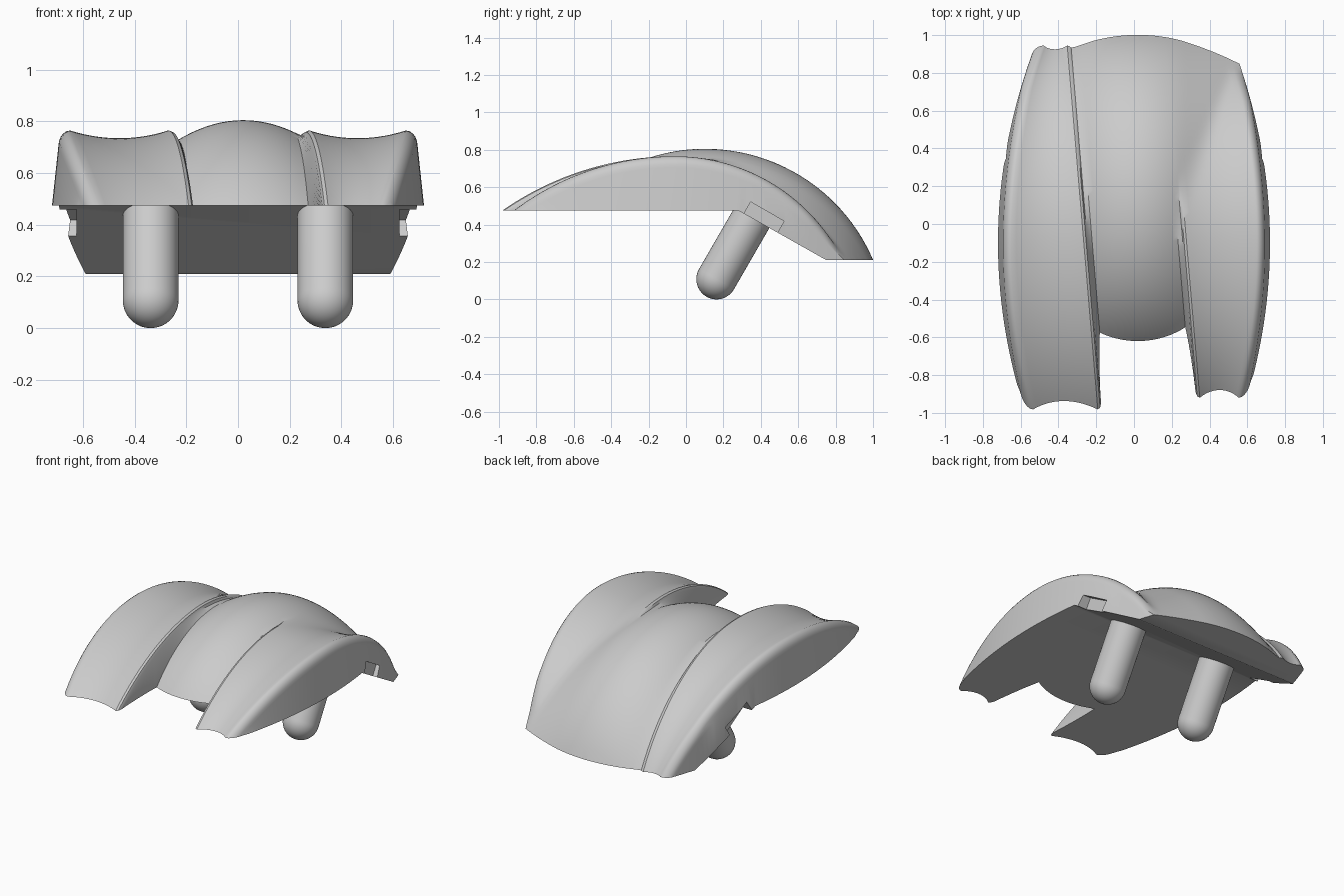
import bpy, bmesh
from math import sqrt, sin, cos, pi, radians
from mathutils import Matrix, Vector

cube = bpy.data.objects.get("Cube")
if cube:
    bpy.data.objects.remove(cube)

FLAT = 0.475          # height of the level underside
ROWS = 72


def make_object(name, bm):
    bmesh.ops.recalc_face_normals(bm, faces=bm.faces)
    mesh = bpy.data.meshes.new(name)
    bm.to_mesh(mesh)
    bm.free()
    obj = bpy.data.objects.new(name, mesh)
    bpy.context.collection.objects.link(obj)
    return obj


def activate(obj):
    bpy.ops.object.select_all(action='DESELECT')
    obj.select_set(True)
    bpy.context.view_layer.objects.active = obj


def boolean(obj, cutter, operation):
    mod = obj.modifiers.new(operation, 'BOOLEAN')
    mod.operation, mod.object, mod.solver = operation, cutter, 'EXACT'
    cutter.hide_render = True
    activate(obj)
    bpy.ops.object.modifier_apply(modifier=mod.name)
    bpy.data.objects.remove(cutter)


def arc(y, peak_y, peak_z, front_r, back_r):
    r = front_r if y < peak_y else back_r
    return peak_z - r + sqrt(max(0, r * r - (y - peak_y) ** 2))


def centre_height(x, y):
    d = abs(x - 0.02) / 0.25
    drop = 0.075 * d * d if d < 1 else 0.075 * (2 * d - 1)
    return arc(y, 0.1, 0.805, 0.95, 0.98) - drop


def soft_max(a, b, k=0.025):
    h = max(k - abs(a - b), 0) / k
    return max(a, b) + h * h * k / 4


def side_section(y, side):
    """Points from the outer base to the foot of the groove wall."""
    if side < 0:
        top = arc(y, -0.06, 0.765, 1.61, 1.187)
        inner = 0.25 + 0.084 * (y + 0.05)
    else:
        top = arc(y, -0.06, 0.765, 1.42, 1.007)
        inner = 0.25 - 0.085 * y
    base = 0.72 - 0.18 * (y + 0.1) ** 2
    shoulder = base - 0.085 * max(0, top - FLAT)
    pts = [(base, -0.5), (base, min(FLAT, top - 0.08))]
    # rounded outer shoulder
    for i in range(6):
        a = i / 5 * pi / 2
        pts.append((shoulder - 0.045 * (1 - cos(a)), top - 0.06 * (1 - sin(a))))
    # shallow trough across the finger rest
    start, end = shoulder - 0.045, inner + 0.02
    for i in range(1, 15):
        v = i / 14
        pts.append((start + (end - start) * v, top - 0.12 * v * (1 - v)))
    # rolled inner edge
    pts += [(inner + 0.007, top - 0.006), (inner, top - 0.022)]
    pts = [(side * x, z if i < 2 else soft_max(z, centre_height(side * x, y)))
           for i, (x, z) in enumerate(pts)]
    foot = side * (inner - 0.025)
    return pts + [(foot, centre_height(foot, y))]


# Shell: lofted cross sections, later trimmed by the underside profile
bm = bmesh.new()
rings = []
for r in range(ROWS + 1):
    y = -1.06 + 2.12 * r / ROWS
    left, right = side_section(y, -1), side_section(y, 1)
    a, b = left[-1][0], right[-1][0]
    middle = []
    for i in range(1, 16):
        x = a + (b - a) * i / 16
        middle.append((x, centre_height(x, y)))
    section = left + middle + right[::-1]
    rings.append([bm.verts.new((x, y, z)) for x, z in section])
for p, q in zip(rings, rings[1:]):
    n = len(p)
    for i in range(n):
        j = (i + 1) % n
        bm.faces.new((p[i], p[j], q[j], q[i]))
bm.faces.new(rings[0])
bm.faces.new(rings[-1])
shell = make_object("shell", bm)

# Underside trim: level in front, sloping down to a low rear foot
bm = bmesh.new()
outline = [(-1.3, FLAT), (0.28, FLAT), (0.75, 0.21), (1.3, 0.21), (1.3, 1.3), (-1.3, 1.3)]
face = bm.faces.new([bm.verts.new((-1, y, z)) for y, z in outline])
moved = bmesh.ops.extrude_face_region(bm, geom=[face])["geom"]
bmesh.ops.translate(bm, vec=(2, 0, 0), verts=[v for v in moved if isinstance(v, bmesh.types.BMVert)])
boolean(shell, make_object("underside_trim", bm), 'INTERSECT')

# Recess in the lower edge of each side
tilt = Matrix.Rotation(radians(-30), 4, 'X')
for side in (-1, 1):
    bm = bmesh.new()
    place = Matrix.Translation((side * 0.725, 0.385, 0.383)) @ tilt
    bmesh.ops.create_cube(bm, size=1, matrix=place @ Matrix.Diagonal((0.2, 0.206, 0.2, 1)))
    boolean(shell, make_object("recess_cutter", bm), 'DIFFERENCE')
activate(shell)
bpy.ops.object.shade_smooth_by_angle(angle=radians(35))

# Round-ended pins square to the sloping underside
RADIUS = 0.108
for side, name in ((-1, "right_pin"), (1, "left_pin")):
    bm = bmesh.new()
    profile = [(RADIUS * sin(i / 10 * pi / 2), -RADIUS * cos(i / 10 * pi / 2)) for i in range(11)]
    profile += [(RADIUS, 0.42), (0, 0.42)]
    verts = [bm.verts.new((x, 0, z)) for x, z in profile]
    edges = [bm.edges.new(pair) for pair in zip(verts, verts[1:])]
    bmesh.ops.spin(bm, geom=verts + edges, axis=(0, 0, 1), cent=(0, 0, 0),
                   angle=2 * pi, steps=40)
    bmesh.ops.remove_doubles(bm, verts=bm.verts, dist=0.0005)
    pin = make_object(name, bm)
    pin.matrix_world = Matrix.Translation(Vector((side * 0.338, 0.163, RADIUS))) @ tilt
    activate(pin)
    bpy.ops.object.shade_smooth_by_angle(angle=radians(35))
